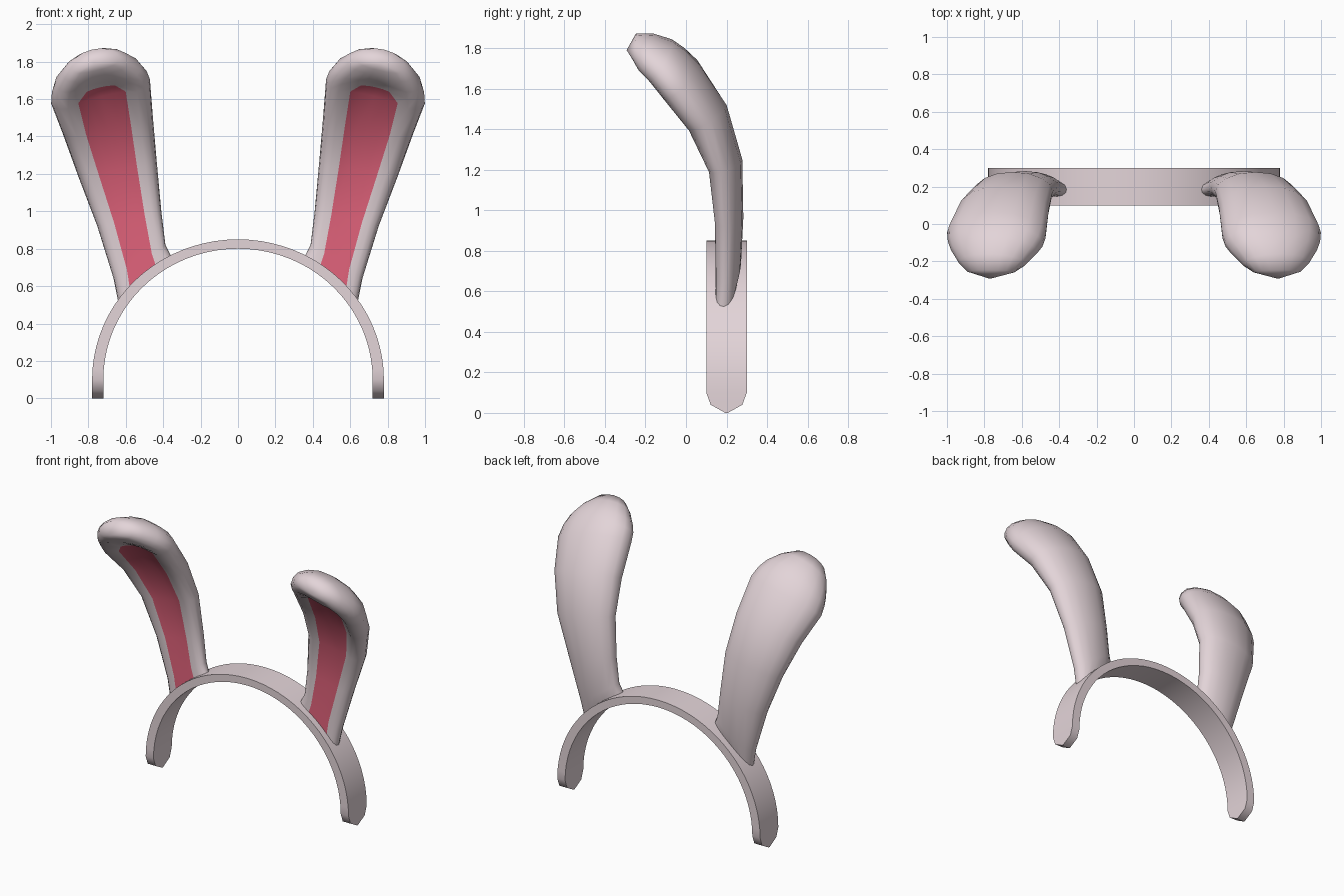
import bpy, bmesh, math
from mathutils import Vector

if "Cube" in bpy.data.objects:
    bpy.data.objects.remove(bpy.data.objects["Cube"])


def material(name, rgb):
    m = bpy.data.materials.new(name)
    m.diffuse_color = (*rgb, 1)
    m.use_nodes = True
    m.node_tree.nodes["Principled BSDF"].inputs["Base Color"].default_value = m.diffuse_color
    return m


fur = material("pale mauve", (0.77, 0.66, 0.69))
pink = material("rose pink", (0.76, 0.125, 0.20))


def loft(bm, rings, pink_rule=None):
    """Join successive closed rings of points with quads."""
    vs = [[bm.verts.new(p) for p in r] for r in rings]
    n = len(rings[0])
    for i in range(len(vs) - 1):
        for j in range(n):
            k = (j + 1) % n
            f = bm.faces.new((vs[i][j], vs[i][k], vs[i + 1][k], vs[i + 1][j]))
            if pink_rule and pink_rule(i, j):
                f.material_index = 1
    return vs


def finish(bm, name, mats, angle):
    bmesh.ops.recalc_face_normals(bm, faces=bm.faces)
    me = bpy.data.meshes.new(name)
    bm.to_mesh(me)
    bm.free()
    ob = bpy.data.objects.new(name, me)
    bpy.context.collection.objects.link(ob)
    for m in mats:
        me.materials.append(m)
    bpy.ops.object.select_all(action='DESELECT')
    ob.select_set(True)
    bpy.context.view_layer.objects.active = ob
    bpy.ops.object.shade_smooth_by_angle(angle=math.radians(angle))
    return ob


# Headband: arched strip with rounded, narrowing ends
def band_ring(ox, oz, ix, iz, hw):
    return [(ox, 0.2 - hw, oz), (ox, 0.2 + hw, oz),
            (ix, 0.2 + hw, iz), (ix, 0.2 - hw, iz)]


ends = [(0.0, 0.006), (0.04, 0.078)]
rings = [band_ring(0.78, z, 0.72, z, hw) for z, hw in ends]
STEPS = 40
for i in range(STEPS + 1):
    a = math.pi * i / STEPS
    c, s = math.cos(a), math.sin(a)
    rings.append(band_ring(0.78 * c, 0.1 + 0.75 * s, 0.72 * c, 0.1 + 0.70 * s, 0.1))
rings += [band_ring(-0.78, z, -0.72, z, hw) for z, hw in reversed(ends)]
bm = bmesh.new()
vs = loft(bm, rings)
bm.faces.new(vs[0])
bm.faces.new(vs[-1])
finish(bm, "headband", [fur], 60)

# Ear sections: left x,z / right x,z / y / half thickness / hollow depth / pink half width
SECTIONS = [
    (0.362, 0.768, 0.640, 0.510, 0.188, 0.060, 0.0, 0.48),
    (0.388, 0.820, 0.665, 0.640, 0.198, 0.073, 0.0, 0.48),
    (0.410, 1.000, 0.752, 0.920, 0.200, 0.083, 0.15, 0.48),
    (0.435, 1.270, 0.855, 1.190, 0.180, 0.100, 0.35, 0.49),
    (0.455, 1.500, 0.938, 1.420, 0.090, 0.125, 0.5, 0.50),
    (0.472, 1.710, 1.000, 1.580, -0.040, 0.130, 0.6, 0.48),
    (0.490, 1.755, 0.996, 1.640, -0.090, 0.126, 0.6, 0.30),
    (0.522, 1.790, 0.980, 1.685, -0.135, 0.118, 0.3, 0.38),
    (0.585, 1.825, 0.938, 1.735, -0.205, 0.095, 0.0, 0.40),
    (0.640, 1.832, 0.890, 1.772, -0.255, 0.065, -0.1, 0.40),
]
TIP = Vector((0.77, -0.293, 1.79))
PINK_END = 6


def ear_profile(d, p):
    half = [(0, 0.72 - 0.55 * d), (p * 0.5, 0.72 - 0.52 * d), (p, 0.72 - 0.4 * d),
            (0.70, 0.68), (0.86, 0.58), (0.97, 0.36), (1, 0.05),
            (0.93, -0.32), (0.72, -0.67), (0.40, -0.92), (0, -1)]
    return half + [(-u, v) for u, v in half[-2:0:-1]]


centres = [Vector(((s[0] + s[2]) / 2, s[4], (s[1] + s[3]) / 2)) for s in SECTIONS] + [TIP]
rings = []
for i, (lx, lz, rx, rz, y, h, d, p) in enumerate(SECTIONS):
    w = Vector((rx - lx, 0, rz - lz)) / 2
    t = centres[i + 1] - centres[max(i - 1, 0)]
    n = w.cross(t).normalized()
    ring = [centres[i] + w * u + n * (h * v) for u, v in ear_profile(d, p)]
    if i == 0:  # bend the foot of the ear along the headband
        for q in ring:
            k = 0.985 / math.hypot(q.x / 0.78, (q.z - 0.1) / 0.75)
            q.x, q.z = q.x * k, 0.1 + (q.z - 0.1) * k
    rings.append(ring)

bm = bmesh.new()
vs = loft(bm, rings, lambda i, j: i < PINK_END and j in (0, 1, 18, 19))
tip = bm.verts.new(TIP)
for j in range(20):
    bm.faces.new((vs[-1][j], vs[-1][(j + 1) % 20], tip))
ears = finish(bm, "ears", [fur, pink], 80)
ears.modifiers.new("mirror", 'MIRROR').use_axis = (True, False, False)
